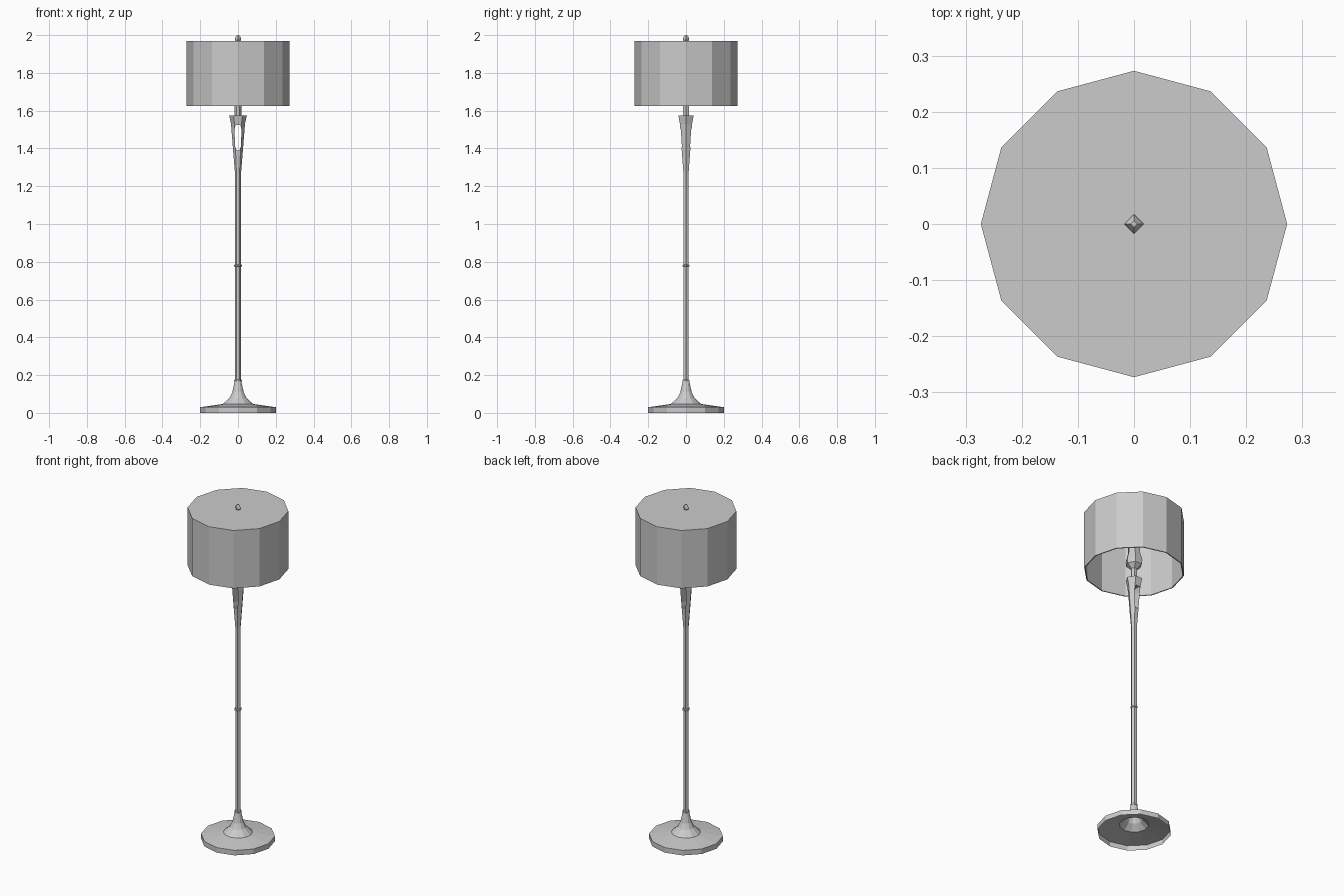
import bpy, bmesh
from math import cos, sin, pi

cube = bpy.data.objects.get("Cube")
if cube:
    bpy.data.objects.remove(cube, do_unlink=True)

grey = bpy.data.materials.new("soft grey")
grey.use_nodes = True
colour = (0.6, 0.6, 0.6, 1)
grey.diffuse_color = colour
grey.node_tree.nodes["Principled BSDF"].inputs["Base Color"].default_value = colour


def finish(name, bm):
    bmesh.ops.recalc_face_normals(bm, faces=bm.faces)
    mesh = bpy.data.meshes.new(name)
    bm.to_mesh(mesh)
    bm.free()
    mesh.materials.append(grey)
    obj = bpy.data.objects.new(name, mesh)
    bpy.context.collection.objects.link(obj)
    return obj


def lathe(name, profile, sides, cap_bottom=True, cap_top=True):
    """Faceted turning from (radius, height) pairs."""
    bm = bmesh.new()
    rings = [[bm.verts.new((r * cos(2 * pi * i / sides), r * sin(2 * pi * i / sides), z))
              for i in range(sides)] for r, z in profile]
    for low, high in zip(rings, rings[1:]):
        for i in range(sides):
            j = (i + 1) % sides
            bm.faces.new((low[i], low[j], high[j], high[i]))
    if cap_bottom:
        bm.faces.new(rings[0][::-1])
    if cap_top:
        bm.faces.new(rings[-1])
    return finish(name, bm)


# Hollow base with flared foot
lathe("base", [(0.2, 0), (0.2, 0.03), (0.08, 0.047), (0.045, 0.08),
               (0.03, 0.11), (0.017, 0.17)], 12, cap_bottom=False)

# Pole and its collars
lathe("pole", [(0.016, 0.165), (0.016, 1.28)], 6)
for name, z in (("lower_collar", 0.17), ("middle_collar", 0.78)):
    lathe(name, [(0.017, z - 0.006), (0.021, z - 0.003),
                 (0.021, z + 0.003), (0.017, z + 0.006)], 6)

# Flared neck with a slot cut from front to back
neck = lathe("neck", [(0.016, 1.27), (0.026, 1.39), (0.037, 1.53), (0.047, 1.575)], 6)
bm = bmesh.new()
outline = [(-0.008, 1.39), (0.008, 1.39), (0.015, 1.41), (0.019, 1.50),
           (0.012, 1.525), (-0.012, 1.525), (-0.019, 1.50), (-0.015, 1.41)]
front = bm.faces.new([bm.verts.new((x, -0.1, z)) for x, z in outline])
pushed = bmesh.ops.extrude_face_region(bm, geom=[front])["geom"]
bmesh.ops.translate(bm, vec=(0, 0.2, 0),
                    verts=[v for v in pushed if isinstance(v, bmesh.types.BMVert)])
cutter = finish("slot_cutter", bm)
cutter.hide_render = True
cut = neck.modifiers.new("slot", 'BOOLEAN')
cut.operation = 'DIFFERENCE'
cut.solver = 'EXACT'
cut.object = cutter
bpy.context.view_layer.objects.active = neck
bpy.ops.object.modifier_apply(modifier=cut.name)
bpy.data.objects.remove(cutter, do_unlink=True)

# Stem and socket inside the shade
lathe("stem", [(0.018, 1.57), (0.018, 1.66)], 6)
lathe("socket", [(0.018, 1.64), (0.045, 1.665), (0.048, 1.69),
                 (0.035, 1.74), (0.035, 1.79)], 6)
lathe("shade_rod", [(0.008, 1.78), (0.008, 1.97)], 6)

# Drum shade, open below, with a thin wall
lathe("shade", [(0.267, 1.964), (0.267, 1.625), (0.273, 1.625), (0.273, 1.97)], 12)

# Finial
lathe("finial", [(0.011, 1.968), (0.017, 1.976), (0.016, 1.986), (0.006, 2.0)], 4)
